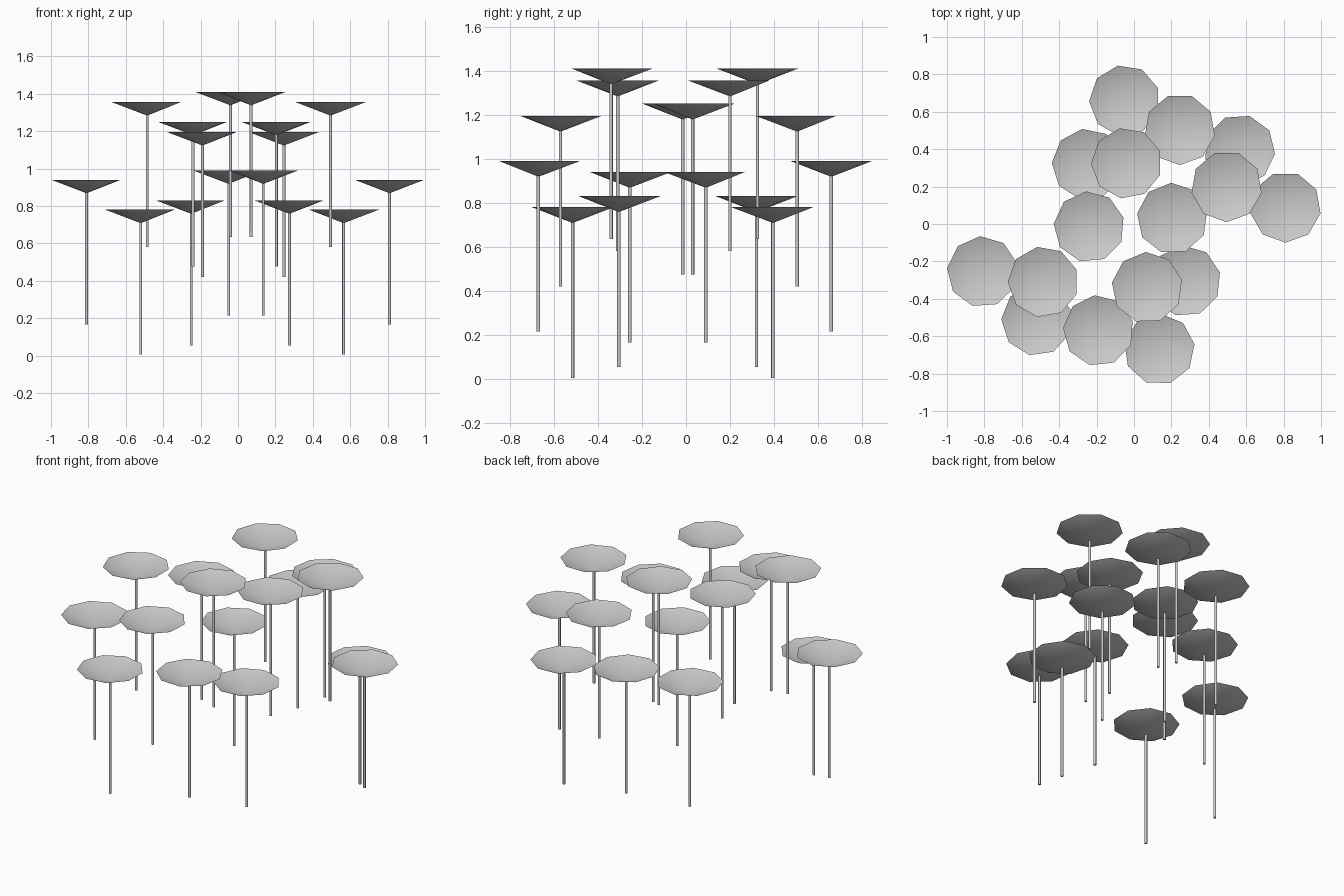
import bpy, bmesh, math

if "Cube" in bpy.data.objects:
    bpy.data.objects.remove(bpy.data.objects["Cube"])

R, DEPTH, HEIGHT = 0.19, 0.072, 0.775   # canopy radius, canopy depth, overall height
STEM_R = 0.008

# x, y, canopy rim height, canopy turn in degrees
PLACES = [
    (0.07, -0.34, 1.41, 12), (-0.04, 0.325, 1.41, 21),
    (-0.485, -0.31, 1.355, 20), (0.495, 0.20, 1.355, 30),
    (-0.24, -0.015, 1.25, 15), (0.205, 0.03, 1.25, 12),
    (-0.19, -0.57, 1.195, 16), (0.245, 0.505, 1.195, 30),
    (0.135, -0.67, 0.99, 8), (-0.05, 0.66, 0.99, 21),
    (-0.81, -0.255, 0.94, 14), (0.81, 0.09, 0.94, 30),
    (0.275, -0.305, 0.83, 14), (-0.25, 0.32, 0.83, 18),
    (-0.52, -0.515, 0.78, 18), (0.565, 0.395, 0.78, 34),
]


def make_mesh(name, bm):
    me = bpy.data.meshes.new(name)
    bm.to_mesh(me)
    bm.free()
    return me


# Canopy: open nine-sided funnel, origin at rim centre
bm = bmesh.new()
tip = bm.verts.new((0, 0, -DEPTH))
rim = [bm.verts.new((R * math.cos(math.tau * i / 9), R * math.sin(math.tau * i / 9), 0))
       for i in range(9)]
for i in range(9):
    bm.faces.new((tip, rim[(i + 1) % 9], rim[i])).smooth = True
canopy_mesh = make_mesh("canopy", bm)

# Stem: thin post hanging from the funnel tip
bm = bmesh.new()
length = HEIGHT - DEPTH + 0.003
bmesh.ops.create_cone(bm, cap_ends=True, segments=8, radius1=STEM_R, radius2=STEM_R, depth=length)
bmesh.ops.translate(bm, verts=bm.verts, vec=(0, 0, length / 2 - HEIGHT))
for f in bm.faces:
    f.smooth = len(f.verts) == 4
for e in bm.edges:
    e.smooth = all(f.smooth for f in e.link_faces)
stem_mesh = make_mesh("stem", bm)

# Place every canopy with its stem
for n, (x, y, z, turn) in enumerate(PLACES, 1):
    for part, mesh in (("canopy", canopy_mesh), ("stem", stem_mesh)):
        ob = bpy.data.objects.new(f"{part}_{n}", mesh)
        ob.location = (x, y, z)
        ob.rotation_euler.z = math.radians(turn)
        bpy.context.collection.objects.link(ob)
